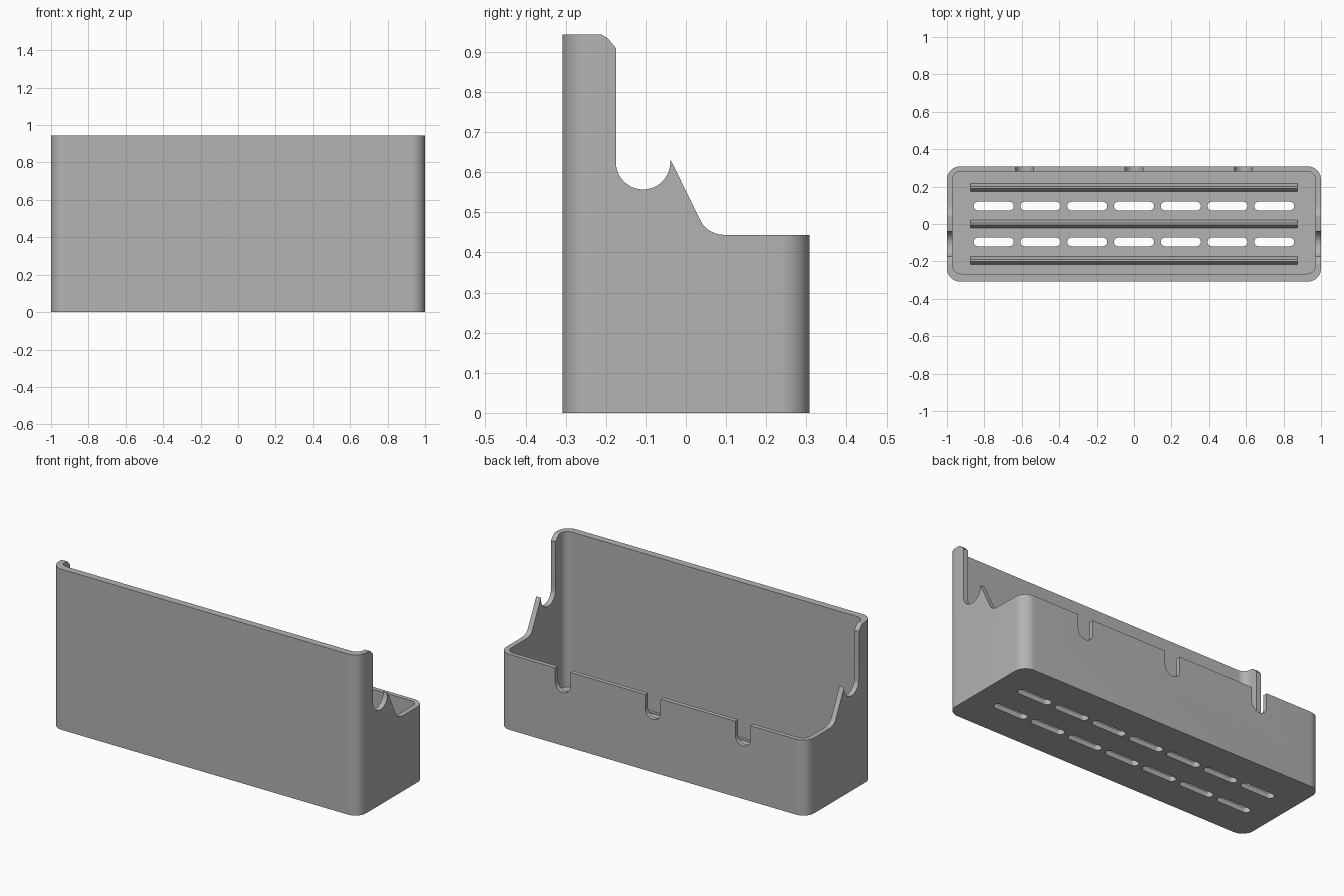
import bpy, bmesh
from math import sin, cos, pi
from mathutils import Vector

cube = bpy.data.objects.get("Cube")
if cube:
    bpy.data.objects.remove(cube, do_unlink=True)

grey = bpy.data.materials.new("plain grey")
grey.use_nodes = True
grey.diffuse_color = (0.45, 0.45, 0.45, 1)
grey.node_tree.nodes["Principled BSDF"].inputs["Base Color"].default_value = grey.diffuse_color


def arc(cx, cy, r, a0, a1, n=12):
    return [(cx + r * cos(a0 + (a1 - a0) * i / n), cy + r * sin(a0 + (a1 - a0) * i / n))
            for i in range(n + 1)]


def rounded_rect(x0, x1, y0, y1, r):
    corners = [(x1 - r, y1 - r), (x0 + r, y1 - r), (x0 + r, y0 + r), (x1 - r, y0 + r)]
    pts = []
    for k, (cx, cy) in enumerate(corners):
        for p in arc(cx, cy, r, k * pi / 2, (k + 1) * pi / 2):
            if not pts or (Vector(p) - Vector(pts[-1])).length > 1e-5:
                pts.append(p)
    if (Vector(pts[0]) - Vector(pts[-1])).length < 1e-5:
        pts.pop()
    return pts


def prisms(name, outlines, axis, lo, hi):
    """Extrude each outline along an axis; all end up in one object."""
    place = {"x": lambda a, b, d: (d, a, b),
             "y": lambda a, b, d: (a, d, b),
             "z": lambda a, b, d: (a, b, d)}[axis]
    bm = bmesh.new()
    for pts in outlines:
        face = bm.faces.new([bm.verts.new(place(a, b, lo)) for a, b in pts])
        ext = bmesh.ops.extrude_face_region(bm, geom=[face])["geom"]
        moved = [v for v in ext if isinstance(v, bmesh.types.BMVert)]
        bmesh.ops.translate(bm, verts=moved, vec=place(0, 0, hi - lo))
    bmesh.ops.recalc_face_normals(bm, faces=bm.faces)
    mesh = bpy.data.meshes.new(name)
    bm.to_mesh(mesh)
    bm.free()
    mesh.materials.append(grey)
    obj = bpy.data.objects.new(name, mesh)
    bpy.context.collection.objects.link(obj)
    return obj


def cut(target, cutter):
    mod = target.modifiers.new(cutter.name, "BOOLEAN")
    mod.operation = "DIFFERENCE"
    mod.solver = "EXACT"
    mod.object = cutter
    bpy.context.view_layer.objects.active = target
    bpy.ops.object.modifier_apply(modifier=mod.name)
    bpy.data.objects.remove(cutter, do_unlink=True)


FLOOR, TOP, LOW = 0.03, 0.943, 0.443

# Open box with rounded upright corners
tray = prisms("tray_body", [rounded_rect(-1, 1, -0.308, 0.308, 0.07)], "z", 0, TOP)
cut(tray, prisms("cavity", [rounded_rect(-0.97, 0.97, -0.266, 0.282, 0.045)], "z", FLOOR, 1.2))

# Stepped side profile: tall front, round notch, slope, low back
start, ctrl, end = Vector((0.037, 0.478)), Vector((0.055, LOW)), Vector((0.108, LOW))
fillet = [tuple(start * (1 - t) ** 2 + ctrl * 2 * t * (1 - t) + end * t * t)
          for t in [i / 8 for i in range(9)]]
profile = ([(-0.21, 1.2), (-0.21, TOP), (-0.195, 0.934), (-0.175, 0.91)]
           + arc(-0.107, 0.625, 0.068, pi, 2 * pi, 20)
           + [(-0.039, 0.633)] + fillet + [(0.5, LOW), (0.5, 1.2)])
cut(tray, prisms("side_profile", [profile], "x", -1.1, 1.1))

# U-shaped cable slots in the back wall
slots = [[(x + 0.049, 0.6), (x - 0.049, 0.6)] + arc(x, 0.36, 0.049, pi, 2 * pi)
         for x in (-0.585, 0, 0.585)]
cut(tray, prisms("back_slots", slots, "y", 0.2, 0.4))

# Drain slots in the floor
drains = [rounded_rect(0.25 * i - 0.107, 0.25 * i + 0.107, y - 0.023, y + 0.023, 0.0229)
          for i in range(-3, 4) for y in (-0.096, 0.096)]
cut(tray, prisms("drain_slots", drains, "z", -0.1, 0.1))

# Raised ribs on the floor
ribs = prisms("floor_ribs", [[(y - 0.025, FLOOR - 0.005), (y + 0.025, FLOOR - 0.005),
                              (y + 0.006, FLOOR + 0.03), (y - 0.006, FLOOR + 0.03)]
                             for y in (-0.195, 0, 0.195)], "x", -0.875, 0.875)

bpy.ops.object.select_all(action="DESELECT")
tray.select_set(True)
bpy.context.view_layer.objects.active = tray
bpy.ops.object.shade_smooth_by_angle(angle=0.5)
